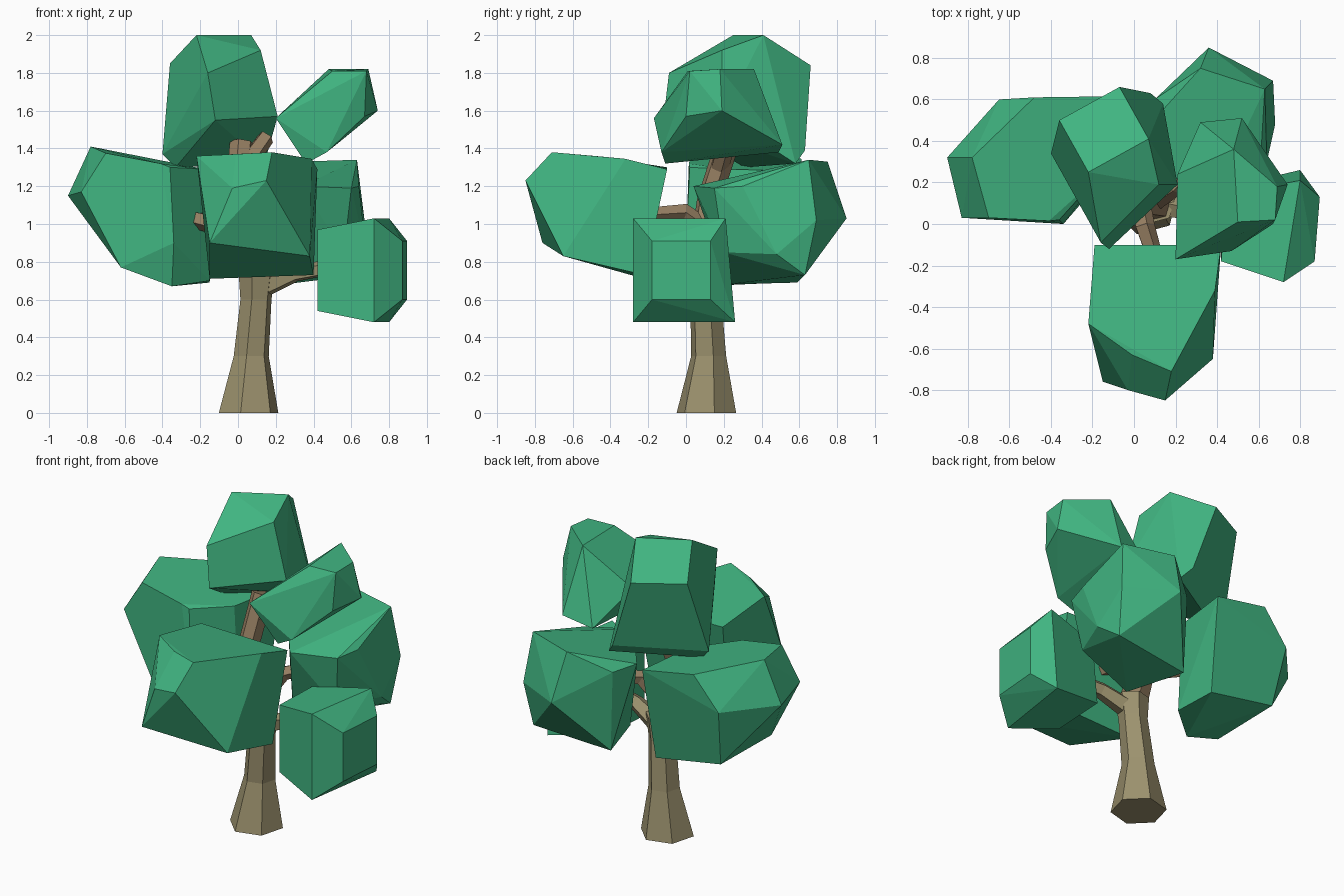
import bpy, bmesh, math
from mathutils import Vector


def material(name, rgb):
    m = bpy.data.materials.new(name)
    m.diffuse_color = (*rgb, 1)
    return m


LEAF = material("leaf green", (0.052, 0.46, 0.22))
BARK = material("trunk olive brown", (0.33, 0.285, 0.155))
TWIG = material("branch brown", (0.31, 0.215, 0.125))


def finish(name, bm, mat):
    bmesh.ops.recalc_face_normals(bm, faces=bm.faces)
    me = bpy.data.meshes.new(name)
    bm.to_mesh(me)
    bm.free()
    me.materials.append(mat)
    ob = bpy.data.objects.new(name, me)
    bpy.context.collection.objects.link(ob)
    return ob


def clump(name, corners):
    """Faceted foliage: convex hull around a few corners."""
    bm = bmesh.new()
    for c in corners:
        bm.verts.new(c)
    bmesh.ops.convex_hull(bm, input=bm.verts)
    loose = [v for v in bm.verts if not v.link_faces]
    bmesh.ops.delete(bm, geom=loose, context='VERTS')
    bmesh.ops.dissolve_limit(bm, angle_limit=math.radians(7), verts=bm.verts, edges=bm.edges)
    finish(name, bm, LEAF)


def limb(name, path, mat, sides, upright=False):
    """Tapered tube along (x, y, z, radius) points."""
    bm = bmesh.new()
    pts = [Vector(p[:3]) for p in path]
    up = Vector((0, 0, 1))
    rings = []
    for i, p in enumerate(pts):
        d = pts[min(i + 1, len(pts) - 1)] - pts[max(i - 1, 0)]
        q = up.rotation_difference(up if upright else d)
        ring = []
        for k in range(sides):
            a = math.tau * k / sides + math.radians(15)
            ring.append(bm.verts.new(p + q @ Vector((math.cos(a), math.sin(a), 0)) * path[i][3]))
        rings.append(ring)
    for lo, hi in zip(rings, rings[1:]):
        for k in range(sides):
            n = (k + 1) % sides
            bm.faces.new((lo[k], lo[n], hi[n], hi[k]))
    bm.faces.new(rings[0][::-1])
    bm.faces.new(rings[-1])
    finish(name, bm, mat)


# Trunk and branches
limb("trunk", [(0.056, 0.108, 0, 0.163), (0.070, 0.12, 0.3, 0.096),
               (0.095, 0.105, 0.6, 0.085), (0.10, 0.10, 0.74, 0.10)], BARK, 6, True)
limb("upper_trunk", [(0.10, 0.10, 0.70, 0.09), (0.03, 0.10, 0.92, 0.075),
                     (-0.01, 0.12, 1.12, 0.065), (0.02, 0.22, 1.43, 0.065)], TWIG, 6)
limb("right_branch", [(0.11, 0.10, 0.66, 0.065), (0.30, 0.06, 0.74, 0.05), (0.50, 0.02, 0.77, 0.04)], BARK, 5)
limb("front_branch", [(0.03, 0.10, 0.98, 0.05), (0.05, -0.01, 1.06, 0.05), (0.11, -0.20, 1.05, 0.04)], TWIG, 5)
limb("left_branch", [(0.06, 0.10, 0.88, 0.05), (-0.12, 0.13, 1.00, 0.055), (-0.30, 0.22, 1.04, 0.045)], TWIG, 5)
limb("upper_right_branch", [(0.01, 0.17, 1.28, 0.05), (0.09, 0.20, 1.38, 0.05), (0.15, 0.25, 1.46, 0.045)], TWIG, 5)
limb("back_branch", [(0.08, 0.10, 0.80, 0.05), (0.20, 0.18, 0.98, 0.045), (0.38, 0.35, 1.02, 0.04)], TWIG, 5)

# Foliage clumps
clump("front_foliage", [
    (-0.19, -0.10, 1.30), (0.42, -0.10, 1.29), (-0.22, -0.48, 1.36), (0.39, -0.32, 1.345),
    (-0.01, -0.63, 1.37), (0.18, -0.71, 1.38), (0.15, -0.85, 1.23), (-0.03, -0.80, 1.19),
    (-0.15, -0.76, 0.90), (0.38, -0.65, 0.83), (0.40, -0.22, 0.73), (-0.15, -0.22, 0.71)])
clump("left_foliage", [
    (-0.90, 0.32, 1.15), (-0.83, 0.03, 1.17), (-0.78, 0.32, 1.41), (-0.70, 0.03, 1.375),
    (-0.41, 0.015, 1.32), (-0.36, 0.02, 1.30), (-0.34, 0.0, 0.90), (-0.48, 0.61, 1.345),
    (-0.65, 0.60, 1.14), (-0.18, 0.22, 1.29), (-0.12, 0.615, 1.28), (-0.61, 0.52, 0.77),
    (-0.62, 0.02, 0.77), (-0.35, 0.06, 0.67), (-0.15, 0.22, 0.70), (-0.15, 0.52, 0.69)])
clump("top_foliage", [
    (-0.22, 0.25, 2.0), (0.07, 0.41, 2.0), (-0.36, 0.50, 1.85), (-0.07, 0.66, 1.84),
    (-0.16, -0.09, 1.80), (0.12, 0.19, 1.92), (-0.12, -0.12, 1.55), (0.21, 0.19, 1.57),
    (-0.40, 0.34, 1.37), (-0.33, 0.31, 1.30), (0.08, 0.63, 1.39), (0.14, 0.58, 1.32)])
clump("upper_right_foliage", [
    (0.20, -0.17, 1.56), (0.21, 0.24, 1.57), (0.48, 0.36, 1.82), (0.50, 0.01, 1.81),
    (0.68, 0.02, 1.81), (0.69, 0.18, 1.82), (0.74, 0.19, 1.60), (0.67, 0.0, 1.57),
    (0.47, -0.13, 1.38), (0.36, -0.11, 1.32), (0.52, 0.51, 1.42), (0.32, 0.49, 1.38)])
clump("lower_right_foliage", [
    (0.87, -0.18, 0.91), (0.895, 0.13, 0.91), (0.87, -0.18, 0.60), (0.895, 0.13, 0.60),
    (0.72, -0.28, 1.03), (0.80, 0.21, 1.03), (0.72, -0.28, 0.48), (0.80, 0.26, 0.48),
    (0.42, -0.18, 0.97), (0.43, 0.14, 0.97), (0.42, -0.18, 0.54), (0.42, 0.17, 0.56)])
clump("back_foliage", [
    (0.63, 0.65, 1.34), (0.32, 0.75, 1.33), (0.36, 0.85, 1.03), (0.67, 0.69, 1.02),
    (0.64, 0.30, 1.20), (0.60, 0.15, 1.19), (0.34, 0.04, 1.20), (0.04, 0.44, 1.21),
    (0.10, 0.60, 1.20), (0.56, 0.20, 0.85), (0.68, 0.48, 0.84), (0.64, 0.63, 0.73),
    (0.24, 0.22, 0.68), (0.12, 0.59, 0.69)])
